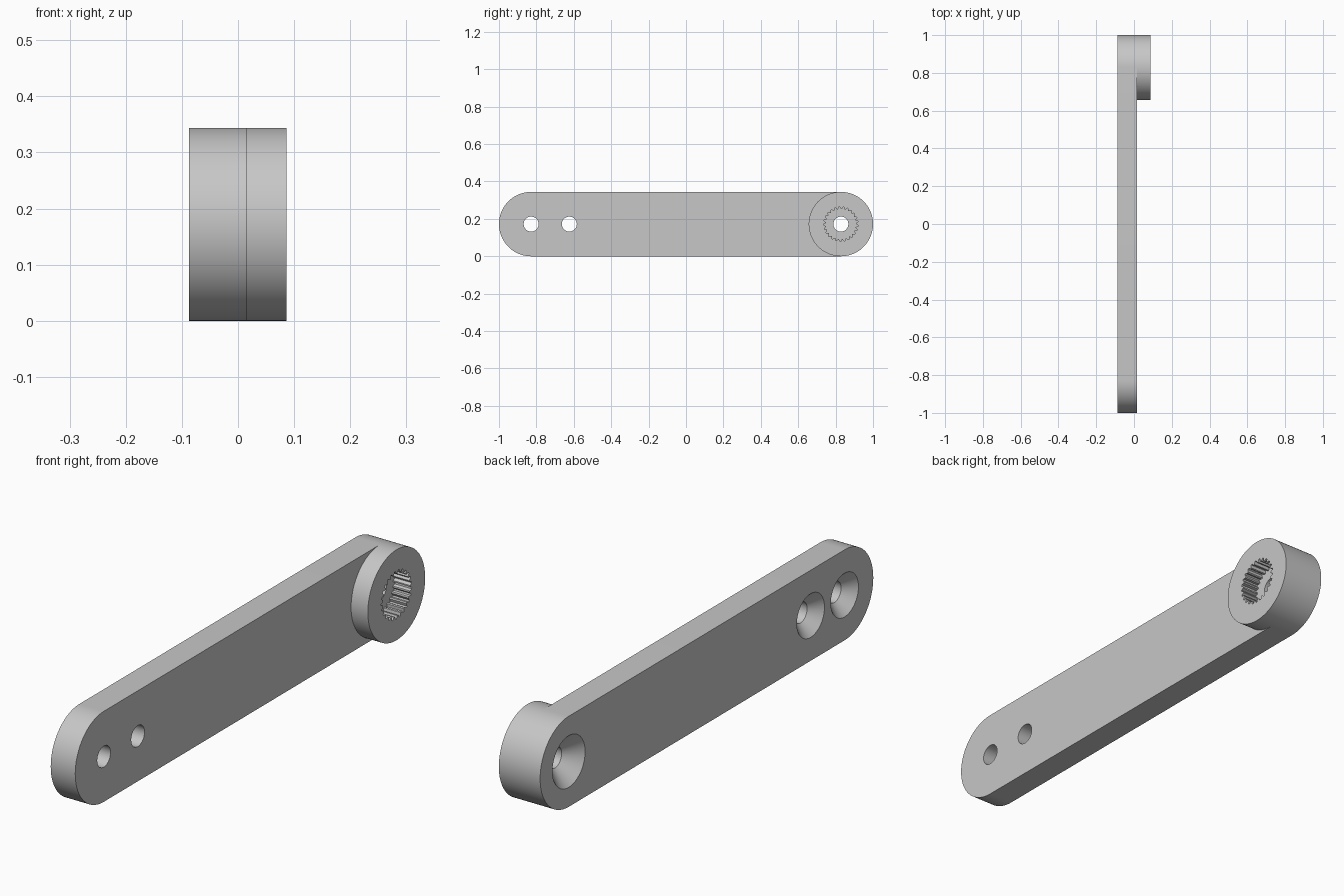
import bpy, bmesh
from math import sin, cos, pi, radians

cube = bpy.data.objects.get("Cube")
if cube:
    bpy.data.objects.remove(cube, do_unlink=True)

R = 0.172                    # end radius, also the height of the centre line
BACK, FACE, TOP = -0.087, 0.016, 0.0865
PIVOT = 1 - R

grey = bpy.data.materials.new("light_grey")
grey.use_nodes = True
colour = (0.57, 0.57, 0.57, 1)
grey.diffuse_color = colour
grey.node_tree.nodes["Principled BSDF"].inputs["Base Color"].default_value = colour


def arc(y, r, start=0.0, sweep=2 * pi, n=96, closed=True):
    """Points (y, z) along an arc around the centre line."""
    steps = n if closed else n + 1
    return [(y + r * cos(start + sweep * i / n), R + r * sin(start + sweep * i / n))
            for i in range(steps)]


def loft(name, sections):
    """Solid through (x, outline) sections stacked along x."""
    bm = bmesh.new()
    rings = [[bm.verts.new((x, y, z)) for y, z in outline] for x, outline in sections]
    for a, b in zip(rings, rings[1:]):
        for i in range(len(a)):
            j = (i + 1) % len(a)
            bm.faces.new((a[i], a[j], b[j], b[i]))
    bm.faces.new(rings[0][::-1])
    bm.faces.new(rings[-1])
    bmesh.ops.recalc_face_normals(bm, faces=bm.faces[:])
    mesh = bpy.data.meshes.new(name)
    bm.to_mesh(mesh)
    bm.free()
    mesh.materials.append(grey)
    obj = bpy.data.objects.new(name, mesh)
    bpy.context.collection.objects.link(obj)
    return obj


def activate(obj):
    bpy.ops.object.select_all(action='DESELECT')
    obj.select_set(True)
    bpy.context.view_layer.objects.active = obj


def cut(obj, cutter):
    cutter.hide_render = True
    mod = obj.modifiers.new("cut", 'BOOLEAN')
    mod.operation = 'DIFFERENCE'
    mod.solver = 'EXACT'
    mod.object = cutter
    activate(obj)
    bpy.ops.object.modifier_apply(modifier=mod.name)
    bpy.data.objects.remove(cutter, do_unlink=True)


def screw_cutter(y, hole, sink):
    """Through hole with a 90 degree countersink on the back."""
    over = 0.01
    return loft("screw_cutter", [(BACK - over, arc(y, sink + over, n=64)),
                                 (BACK + sink - hole, arc(y, hole, n=64)),
                                 (FACE + over, arc(y, hole, n=64))])


# Flat arm with rounded ends and three countersunk holes
outline = (arc(PIVOT, R, -pi / 2, pi, 48, False) + arc(-PIVOT, R, pi / 2, pi, 48, False))
arm = loft("arm", [(BACK, outline), (FACE, outline)])
for y, sink in ((-PIVOT, 0.083), (-0.624, 0.083), (PIVOT, 0.098)):
    cut(arm, screw_cutter(y, 0.04, sink))

# Round boss with a toothed socket
disc = arc(PIVOT, R)
boss = loft("socket_boss", [(FACE, disc), (TOP, disc)])
TEETH = 25
spline = []
for i in range(TEETH):
    for part, r in ((0, 0.081), (0.25, 0.081), (0.5, 0.092), (0.75, 0.092)):
        a = 2 * pi * (i + part) / TEETH
        spline.append((PIVOT + r * cos(a), R + r * sin(a)))
cut(boss, loft("spline_cutter", [(FACE - 0.01, spline), (TOP + 0.01, spline)]))

for obj in (arm, boss):
    activate(obj)
    bpy.ops.object.shade_smooth_by_angle(angle=radians(25))
